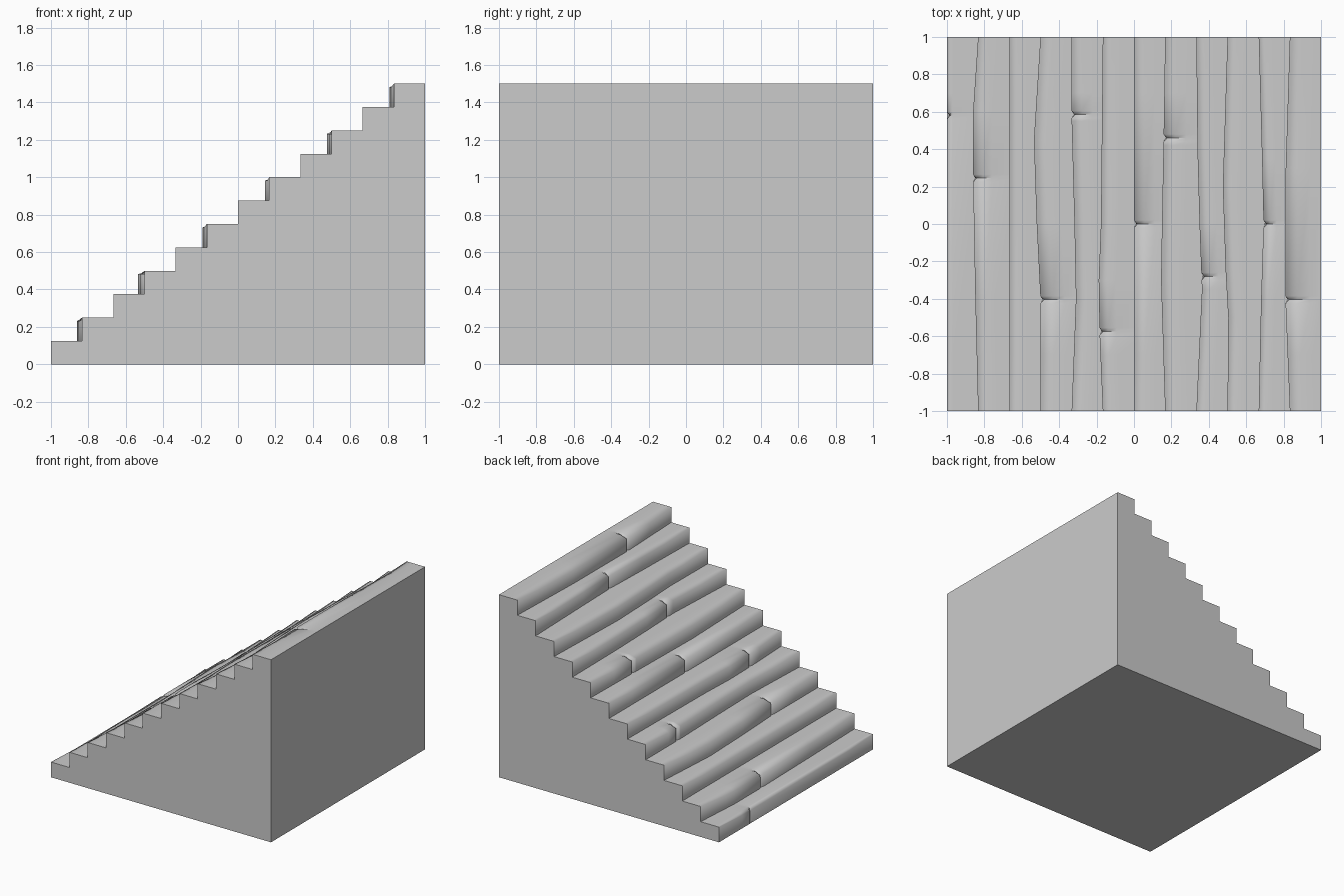
import bpy
import bmesh

if "Cube" in bpy.data.objects:
    bpy.data.objects.remove(bpy.data.objects["Cube"])

COUNT = 12
RUN, RISE = 2 / COUNT, 1.5 / COUNT

stone = bpy.data.materials.new("light_grey")
stone.use_nodes = True
grey = (0.6, 0.6, 0.6, 1)
stone.diffuse_color = grey
stone.node_tree.nodes["Principled BSDF"].inputs["Base Color"].default_value = grey


def make_object(name, bm):
    mesh = bpy.data.meshes.new(name)
    bm.to_mesh(mesh)
    bm.free()
    mesh.materials.append(stone)
    obj = bpy.data.objects.new(name, mesh)
    bpy.context.collection.objects.link(obj)


def interpolate(knots, y):
    for (y0, d0), (y1, d1) in zip(knots, knots[1:]):
        if y0 <= y <= y1:
            return d0 + (d1 - d0) * (y - y0) / (y1 - y0)
    return 0


# Body: side walls with a stepped outline, tall end wall and underside
outline = [(1, 0), (1, 1.5)]
for i in reversed(range(COUNT)):
    x = -1 + i * RUN
    outline += [(x, (i + 1) * RISE), (x, i * RISE)]
bm = bmesh.new()
near = [bm.verts.new((x, -1, z)) for x, z in outline]
far = [bm.verts.new((x, 1, z)) for x, z in outline]
bm.faces.new(near)
bm.faces.new(far[::-1])
bm.faces.new((near[0], far[0], far[1], near[1]))
bm.faces.new((near[-1], far[-1], far[0], near[0]))
bmesh.ops.recalc_face_normals(bm, faces=bm.faces)
for f in bm.faces:
    if abs(f.normal.y) > 0.9 and f.normal.y * f.calc_center_median().y < 0:
        f.normal_flip()
    if f.normal.x < -0.9 or f.normal.z > 0.9:
        f.normal_flip()
make_object("body", bm)

# Each step: where its edge wanders (y, offset), the crack position and length
STEPS = [
    ([], 0.58, 0.03),
    ([(-0.4, -0.015), (0.25, -0.027), (0.6, -0.027)], 0.245, 0.1),
    ([], None, 0.09),
    ([(-0.4, 0), (0, -0.02), (0.45, -0.035)], -0.405, 0.13),
    ([(-0.4, 0.023), (0, 0.015), (0.55, 0)], 0.585, 0.11),
    ([(-0.6, -0.017), (-0.3, -0.022), (0, -0.01)], -0.575, 0.09),
    ([], 0, 0.11),
    ([(-0.3, -0.022), (0, -0.017), (0.42, -0.009)], 0.46, 0.12),
    ([(-0.35, 0.03), (0, 0.017), (0.4, 0.006)], -0.28, 0.09),
    ([(-0.5, 0.004), (-0.25, -0.01), (0.2, -0.025)], None, 0.09),
    ([(-0.4, 0.013), (0, 0.026), (0.35, 0.018)], 0, 0.07),
    ([(-0.4, -0.024), (0.3, -0.022)], -0.405, 0.13),
]

# Steps: rounded riser and tread strips, split by a narrow crack
for i, (wander, crack, length) in enumerate(STEPS):
    knots = [(-1, 0)] + wander + [(1, 0)]
    ys = {y for y, d in knots} | {-0.7, 0.7}
    if crack is not None:
        ys = {y for y in ys if abs(y - crack) > 0.03}
        ys |= {crack - 0.02, crack, crack + 0.02}
    x0, z0, z1 = -1 + i * RUN, i * RISE, (i + 1) * RISE
    bm = bmesh.new()
    rows = []
    for y in sorted(ys):
        x = x0 + interpolate(knots, y)
        drop = 0.018 * min(1, 3 * (1 - abs(y)))
        cut = 0.018 if y == crack else 0
        back = 1 if i == COUNT - 1 else x0 + RUN + (0.035 if abs(y) < 1 else 0)
        points = [(x + cut * 0.7, z0), (x + cut, z1 - drop - cut),
                  (x + length * 0.5, z1 - cut * 0.6), (x + length, z1), (back, z1)]
        rows.append((y, [bm.verts.new((px, y, pz)) for px, pz in points]))
    for (ya, a), (yb, b) in zip(rows, rows[1:]):
        for k in range(len(a) - 1):
            face = bm.faces.new((a[k], a[k + 1], b[k + 1], b[k]))
            face.smooth = True
    bm.normal_update()
    for f in bm.faces:
        if f.normal.z - f.normal.x < 0:
            f.normal_flip()
    for y, row in rows:
        if y == crack:
            for k in range(3):
                bm.edges.get((row[k], row[k + 1])).smooth = False
    make_object(f"step_{i + 1:02d}", bm)
